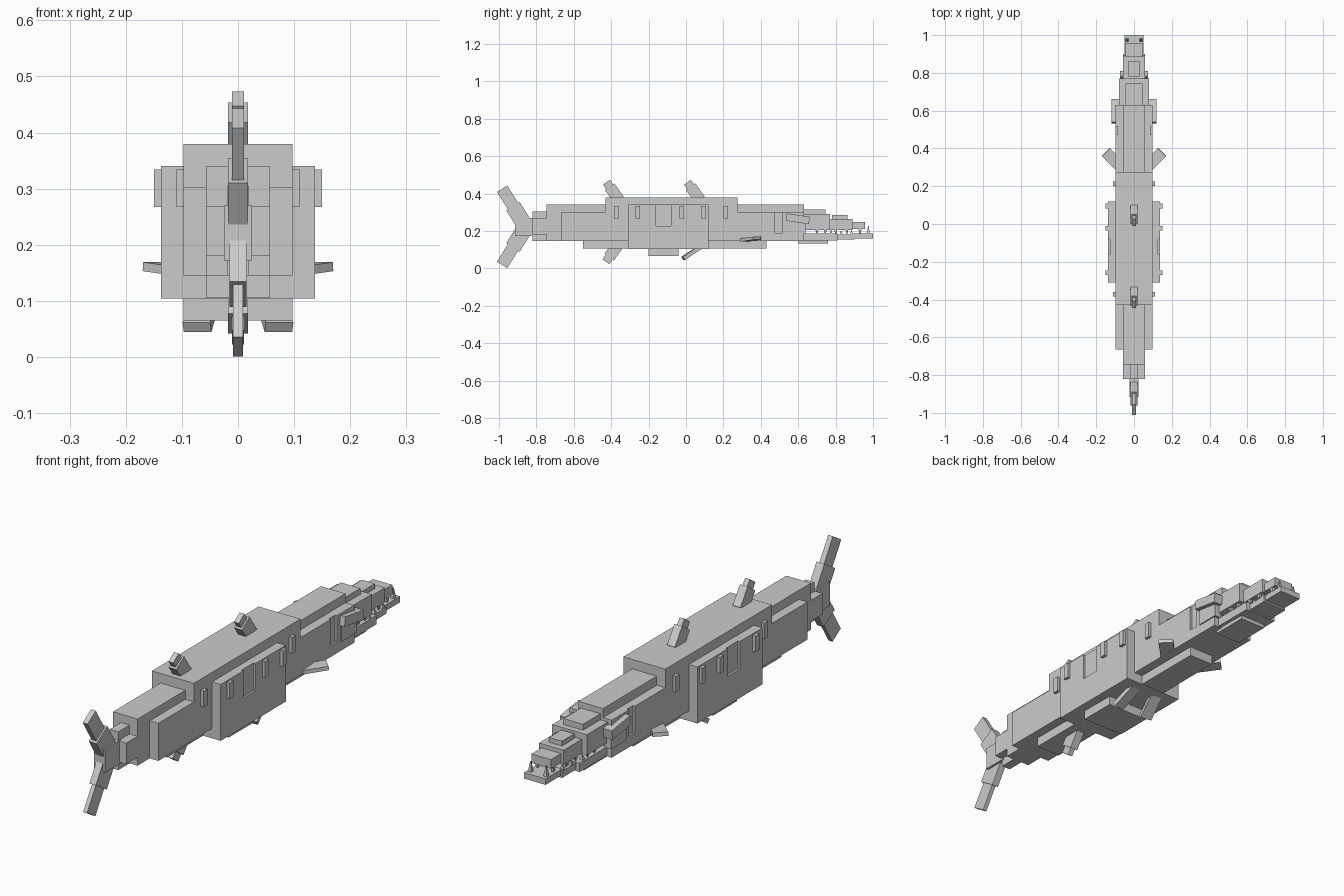
import bpy, bmesh, math
from mathutils import Matrix, Vector

if "Cube" in bpy.data.objects:
    bpy.data.objects.remove(bpy.data.objects["Cube"])

grey = bpy.data.materials.new("plain_grey")
grey.diffuse_color = (0.6, 0.6, 0.6, 1)
grey.use_nodes = True
grey.node_tree.nodes["Principled BSDF"].inputs["Base Color"].default_value = grey.diffuse_color


def finish(name, bm):
    bmesh.ops.recalc_face_normals(bm, faces=bm.faces)
    me = bpy.data.meshes.new(name)
    bm.to_mesh(me)
    bm.free()
    me.materials.append(grey)
    ob = bpy.data.objects.new(name, me)
    bpy.context.collection.objects.link(ob)
    return ob


def add_box(bm, center, size, rot=Matrix()):
    m = Matrix.Translation(center) @ rot @ Matrix.Diagonal((*size, 1))
    bmesh.ops.create_cube(bm, size=1, matrix=m)


def blocks(name, rows):
    """Centred boxes: half width, y range, z range."""
    bm = bmesh.new()
    for h, y0, y1, z0, z1 in rows:
        add_box(bm, (0, (y0 + y1) / 2, (z0 + z1) / 2), (2 * h, y1 - y0, z1 - z0))
    return finish(name, bm)


def side_pair(name, x0, x1, y0, y1, z0, z1, tilt=0):
    """Box on both flanks, tilted about x."""
    bm = bmesh.new()
    for s in (-1, 1):
        add_box(bm, (s * (x0 + x1) / 2, (y0 + y1) / 2, (z0 + z1) / 2),
                (x1 - x0, y1 - y0, z1 - z0), Matrix.Rotation(tilt, 4, 'X'))
    return finish(name, bm)


def fin(name, y, z, angle, segments):
    """Chain of boxes leaning back; angle measured from straight up."""
    bm = bmesh.new()
    rot = Matrix.Rotation(angle, 4, 'X')
    along = rot @ Vector((0, 0, 1))
    p = Vector((0, y, z))
    for length, width, half in segments:
        add_box(bm, p + along * length / 2, (2 * half, width, length), rot)
        p += along * length
    return finish(name, bm)


def notched(name, h, inner, y0, y1, z0, z1, n0, n1, nz):
    """Body section with a shallow recess on each flank."""
    return blocks(name, [(h, y0, n0, z0, z1), (h, n1, y1, z0, z1),
                         (h, n0, n1, z0, nz), (inner, n0, n1, nz, z1)])


# Body
notched("body", 0.097, 0.088, -0.665, 0.63, 0.145, 0.302, 0.475, 0.515, 0.19)
notched("mid_body", 0.137, 0.128, -0.31, 0.12, 0.104, 0.34, -0.16, -0.08, 0.225)
blocks("spine_ridge", [(0.057, -0.745, 0.63, 0.2, 0.34)])
blocks("back_plate", [(0.097, -0.43, 0.275, 0.3, 0.38)])
blocks("keel", [(0.057, -0.55, 0.43, 0.105, 0.2)])
blocks("belly", [(0.097, -0.2, -0.04, 0.065, 0.15)])
blocks("tail_root", [(0.057, -0.82, -0.66, 0.18, 0.268),
                     (0.057, -0.745, -0.66, 0.145, 0.302),
                     (0.02, -0.82, -0.66, 0.145, 0.305),
                     (0.025, -0.915, -0.81, 0.172, 0.27)])

# Raised flank markings
for x, y in ((0.11, -0.385), (0.15, -0.27), (0.15, -0.035), (0.15, 0.083), (0.11, 0.2)):
    side_pair("flank_mark", x - 0.02, x, y, y + 0.025, 0.267, 0.334)

# Tail fins, dorsal fins and rear ventral fin
tail = math.radians(32)
fin("upper_tail_fin", -0.856, 0.222, tail, [(0.13, 0.085, 0.018), (0.11, 0.065, 0.011)])
fin("lower_tail_fin", -0.856, 0.222, math.pi - tail, [(0.13, 0.085, 0.015), (0.11, 0.065, 0.009)])
lean = math.radians(35)
short_fin = [(0.085, 0.062, 0.018), (0.03, 0.045, 0.011)]
fin("front_dorsal_fin", 0.074, 0.366, lean, short_fin)
fin("rear_dorsal_fin", -0.359, 0.366, lean, short_fin)
fin("rear_ventral_fin", -0.362, 0.129, math.pi - lean, short_fin)

# Paired pelvic and pectoral fins
bm = bmesh.new()
for s in (-1, 1):
    add_box(bm, (s * 0.064, 0.03, 0.083), (0.05, 0.11, 0.02),
            Matrix.Rotation(s * 0.2, 4, 'Z') @ Matrix.Rotation(math.radians(33), 4, 'X'))
finish("pelvic_fins", bm)
bm = bmesh.new()
for s in (-1, 1):
    add_box(bm, (s * 0.113, 0.345, 0.156), (0.06, 0.1, 0.016),
            Matrix.Rotation(s * math.radians(-45), 4, 'Z') @ Matrix.Rotation(0.1, 4, 'X'))
finish("pectoral_fins", bm)

# Head
blocks("upper_head", [(0.08, 0.62, 0.77, 0.205, 0.29),
                      (0.045, 0.62, 0.745, 0.28, 0.315),
                      (0.057, 0.76, 0.89, 0.205, 0.265),
                      (0.03, 0.78, 0.863, 0.26, 0.285),
                      (0.045, 0.88, 0.957, 0.21, 0.248)])
side_pair("brow", 0.07, 0.12, 0.535, 0.66, 0.245, 0.285, -0.15)
side_pair("cheek", 0.07, 0.102, 0.54, 0.64, 0.185, 0.26)
blocks("lower_jaw", [(0.075, 0.62, 0.81, 0.148, 0.185),
                     (0.057, 0.8, 0.9, 0.153, 0.18),
                     (0.05, 0.89, 1.0, 0.16, 0.185),
                     (0.06, 0.6, 0.76, 0.132, 0.16)])

# Teeth: small four-sided spikes
bm = bmesh.new()
rows = [(0.065, 0.70, 0.208, -1), (0.065, 0.745, 0.208, -1), (0.048, 0.80, 0.208, -1),
        (0.048, 0.86, 0.208, -1), (0.036, 0.93, 0.213, -1), (0.062, 0.775, 0.182, 1),
        (0.048, 0.83, 0.177, 1), (0.048, 0.885, 0.177, 1), (0.036, 0.975, 0.182, 1)]
for x, y, z, up in rows:
    length = 0.045 if y > 0.9 else 0.026
    for s in (-1, 1):
        m = Matrix.Translation((s * x, y, z + up * length / 2))
        if up < 0:
            m = m @ Matrix.Rotation(math.pi, 4, 'X')
        bmesh.ops.create_cone(bm, cap_ends=True, segments=4, radius1=0.012,
                              radius2=0.002, depth=length,
                              matrix=m @ Matrix.Rotation(math.pi / 4, 4, 'Z'))
finish("teeth", bm)
